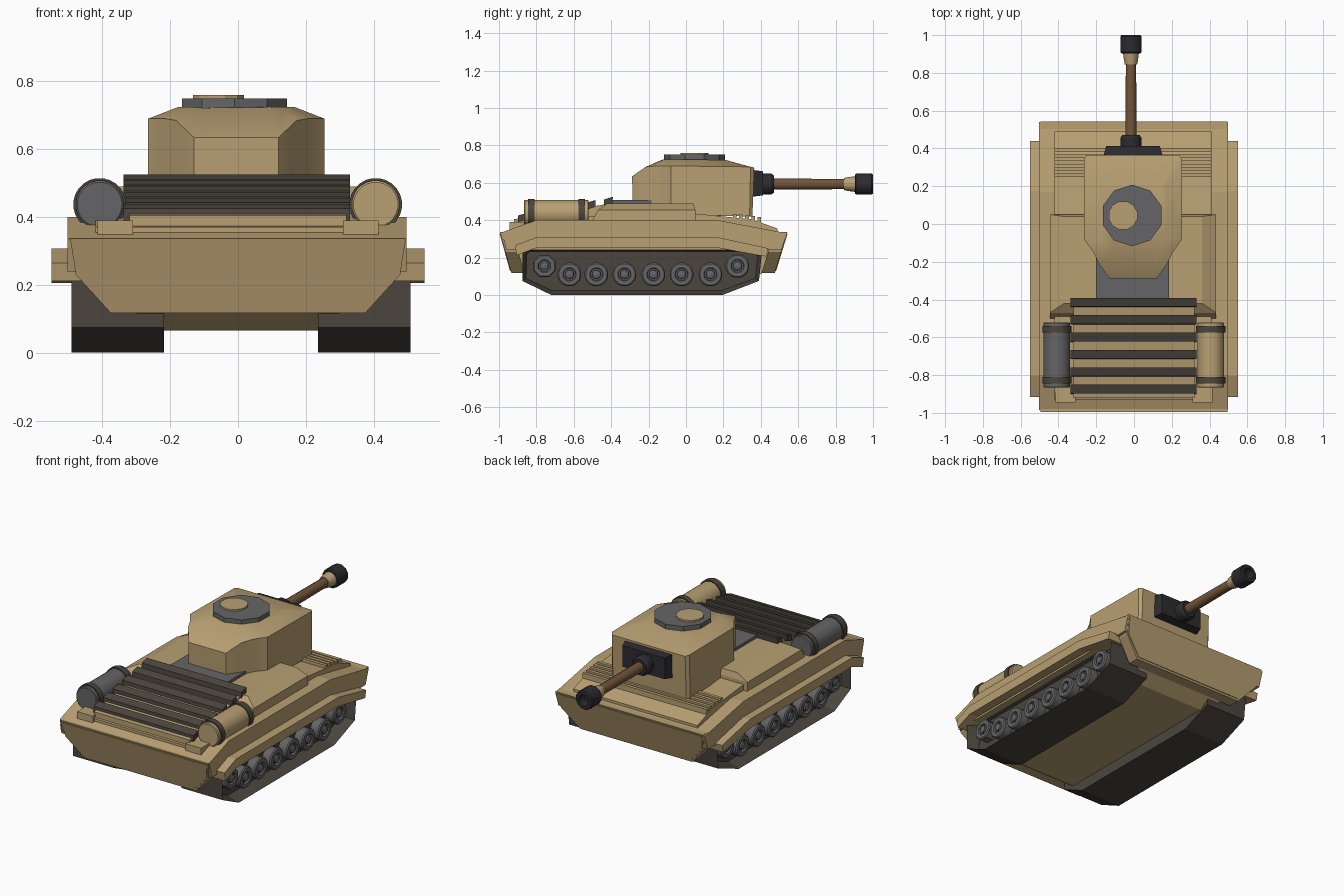
import bpy, bmesh, math
from mathutils import Matrix, Vector


def material(name, rgb):
    m = bpy.data.materials.new(name)
    m.diffuse_color = (*rgb, 1)
    return m


TAN = material("tan", (0.48, 0.35, 0.17))
DARK = material("dark_track", (0.07, 0.06, 0.048))
BROWN = material("brown", (0.17, 0.09, 0.04))
BLACK = material("black", (0.025, 0.025, 0.03))
GREY = material("grey", (0.13, 0.13, 0.135))


def finish(name, bm, mat, smooth=False):
    bmesh.ops.recalc_face_normals(bm, faces=bm.faces)
    me = bpy.data.meshes.new(name)
    bm.to_mesh(me)
    bm.free()
    ob = bpy.data.objects.new(name, me)
    bpy.context.collection.objects.link(ob)
    me.materials.append(mat)
    if smooth:
        bpy.ops.object.select_all(action='DESELECT')
        ob.select_set(True)
        bpy.context.view_layer.objects.active = ob
        bpy.ops.object.shade_smooth_by_angle(angle=math.radians(32))
    return ob


def loft(name, rings, mat, smooth=False):
    # skin a list of equal length rings and cap both ends
    bm = bmesh.new()
    vs = [[bm.verts.new(p) for p in r] for r in rings]
    n = len(rings[0])
    for a, b in zip(vs, vs[1:]):
        for i in range(n):
            bm.faces.new((a[i], a[(i + 1) % n], b[(i + 1) % n], b[i]))
    bm.faces.new(vs[0])
    bm.faces.new(vs[-1])
    return finish(name, bm, mat, smooth)


def prism(name, yz, x0, x1, mat):
    return loft(name, [[(x, y, z) for y, z in yz] for x in (x0, x1)], mat)


def box(name, x, y, z, mat):
    return prism(name, [(y[0], z[0]), (y[1], z[0]), (y[1], z[1]), (y[0], z[1])], x[0], x[1], mat)


def turned(name, prof, origin, axis, n, mat, smooth=True):
    # rings of (distance along axis, radius)
    rot = Vector((0, 0, 1)).rotation_difference(Vector(axis)).to_matrix()
    o = Vector(origin)
    rings = [[o + rot @ Vector((r * math.cos(2 * math.pi * (i + .5) / n),
                                r * math.sin(2 * math.pi * (i + .5) / n), d))
              for i in range(n)] for d, r in prof]
    return loft(name, rings, mat, smooth)


# hull: sloped upper body, raised deck, belly
prism("upper_hull", [(-0.985, 0.335), (-0.80, 0.40), (0.17, 0.40), (0.54, 0.33),
                     (0.51, 0.24), (-0.96, 0.24)], -0.503, 0.497, TAN)
prism("deck_plate", [(-0.93, 0.33), (-0.93, 0.37), (-0.80, 0.41), (0.05, 0.435),
                     (0.35, 0.405), (0.49, 0.355), (0.49, 0.32)], -0.42, 0.41, TAN)
prism("belly", [(-0.93, 0.26), (-0.91, 0.14), (-0.80, 0.065), (0.33, 0.065),
                (0.44, 0.14), (0.46, 0.26)], -0.30, 0.30, TAN)

# eight sided end plates with a raised inner panel
half = [(0.375, 0.117), (0.478, 0.23), (0.495, 0.337)]
outline = half + [(-x, z) for x, z in reversed(half)]
for name, y0, slope, d in (("rear_plate", -0.901, -0.28, 1), ("nose_plate", 0.438, 0.31, -1)):
    rings = [[(x, y0 + slope * z + t * d, z) for x, z in outline] for t in (0, 0.07)]
    loft(name, rings, TAN)
    inner = [(x * 0.98, 0.23 + (z - 0.23) * 0.9) for x, z in outline]
    loft(name + "_panel", [[(x, y0 + slope * z + t * d, z) for x, z in inner]
                           for t in (-0.004, 0.03)], TAN)

# raised centre deck and the grey riser behind the turret
loft("centre_deck", [[(-0.445, -0.50, 0.40), (0.435, -0.50, 0.40), (0.435, 0.05, 0.40), (-0.445, 0.05, 0.40)],
                     [(-0.445, -0.47, 0.455), (0.435, -0.47, 0.455), (0.435, 0.05, 0.455), (-0.445, 0.05, 0.455)],
                     [(-0.37, -0.42, 0.49), (0.36, -0.42, 0.49), (0.36, 0.04, 0.49), (-0.37, 0.04, 0.49)]], TAN)
box("turret_riser", (-0.20, 0.185), (-0.40, 0.0), (0.42, 0.507), GREY)
for i in range(5):
    y = 0.25 + i * 0.033
    box("deck_rib", (-0.42, 0.41), (y, y + 0.02), (0.37, 0.434 - 0.004 * i), TAN)

# sloped engine cover with dark tilted slats
prism("engine_cover", [(-0.92, 0.35), (-0.92, 0.405), (-0.40, 0.49), (-0.40, 0.35)], -0.32, 0.32, TAN)
for i in range(6):
    y, z = -0.875 + i * 0.092, 0.415 + i * 0.0172
    prism("engine_slat", [(y - 0.025, z - 0.028), (y + 0.022, z - 0.012),
                          (y + 0.024, z + 0.024), (y - 0.022, z + 0.010)], -0.337, 0.33, DARK)
for s in (-1, 1):
    box("rear_bracket", sorted((s * 0.31, s * 0.415)), (-0.945, -0.85), (0.34, 0.39), TAN)

# fuel drums with bands
for x, mat in ((-0.408, GREY), (0.406, TAN)):
    turned("fuel_drum", [(0, 0.066), (0.004, 0.071), (0.341, 0.071), (0.345, 0.066)],
           (x, -0.866, 0.437), (0, 1, 0), 24, mat)
    for y in (-0.845, -0.575):
        turned("drum_band", [(0, 0.078), (0.034, 0.078)], (x, y, 0.437), (0, 1, 0), 24, DARK)

# running gear, both sides
track = [(-0.72, 0.0), (0.195, 0.0), (0.39, 0.075), (0.405, 0.22), (0.36, 0.255),
         (-0.85, 0.255), (-0.875, 0.22), (-0.875, 0.075)]
fender = [(-0.915, 0.265), (-0.805, 0.307), (0.175, 0.307), (0.44, 0.25),
          (0.43, 0.205), (0.17, 0.252), (-0.80, 0.252), (-0.905, 0.212)]
wheels = [(-0.757, 0.155), (-0.623, 0.11), (-0.479, 0.11), (-0.329, 0.11),
          (-0.174, 0.11), (-0.024, 0.11), (0.131, 0.11), (0.275, 0.155)]
for s in (-1, 1):
    side = "left" if s < 0 else "right"
    off = 0.009
    # track block with a recess on the outer face
    ob = prism(side + "_track", track, s * 0.227 + off, s * 0.50 + off, DARK)
    bm = bmesh.new()
    bm.from_mesh(ob.data)
    bm.faces.ensure_lookup_table()
    cap = max(bm.faces, key=lambda f: s * f.calc_center_median().x)
    bmesh.ops.inset_region(bm, faces=[cap], thickness=0.024)
    bmesh.ops.translate(bm, verts=cap.verts[:], vec=(-s * 0.075, 0, 0))
    bm.to_mesh(ob.data)
    bm.free()
    prism(side + "_fender", fender, s * 0.44, s * 0.55, TAN)
    for i, (y, z) in enumerate(wheels):
        n = 8 if i == 0 else 16
        turned(side + "_wheel", [(0, 0.062), (0.055, 0.064), (0.062, 0.058), (0.062, 0.036),
                                 (0.048, 0.032), (0.048, 0.024), (0.062, 0.022), (0.066, 0.015)],
               (s * 0.422 + off, y, z), (s, 0, 0), n, GREY)

# turret: right half rings of (x, y, z), mirrored
lower = [(0.125, -0.285, 0.43), (0.175, -0.215, 0.43), (0.205, -0.145, 0.43), (0.26, -0.08, 0.43),
         (0.26, 0.34, 0.42), (0.245, 0.355, 0.42)]
middle = [(0.125, -0.288, 0.635), (0.178, -0.215, 0.685), (0.21, -0.15, 0.69), (0.26, -0.08, 0.69),
          (0.26, 0.345, 0.685), (0.245, 0.365, 0.68)]
roof = [(0.10, -0.13, 0.722), (0.13, -0.12, 0.724), (0.15, -0.10, 0.725), (0.17, -0.07, 0.725),
        (0.17, 0.20, 0.722), (0.16, 0.21, 0.722)]
cx = -0.005
loft("turret", [[(x + cx, y, z) for x, y, z in r] + [(cx - x, y, z) for x, y, z in reversed(r)]
                for r in (lower, middle, roof)], TAN, True)

# roof ring and hatch
turned("turret_ring", [(0.70, 0.163), (0.75, 0.163)], (-0.01, 0.045, 0), (0, 0, 1), 10, GREY, False)
turned("hatch", [(0.74, 0.078), (0.76, 0.078)], (-0.058, 0.045, 0), (0, 0, 1), 12, TAN, False)

# mantlet and gun
loft("mantlet", [[(cx + w * sx, y, 0.597 + h * sz) for sx, sz in ((-1, -1), (1, -1), (1, 1), (-1, 1))]
                 for y, w, h in ((0.34, 0.155, 0.07), (0.368, 0.155, 0.07), (0.413, 0.142, 0.064))], BLACK)
g = (-0.016, 0, 0.593)
turned("gun_collar", [(0.40, 0.058), (0.455, 0.058), (0.47, 0.048)], g, (0, 1, 0), 12, BLACK)
turned("gun_barrel", [(0.44, 0.031), (0.88, 0.028)], g, (0, 1, 0), 12, BROWN)
turned("muzzle_collar", [(0.845, 0.034), (0.865, 0.038), (0.91, 0.044)], g, (0, 1, 0), 12, TAN)
turned("muzzle_brake", [(0.903, 0.052), (0.91, 0.058), (0.993, 0.058), (1.0, 0.053),
                        (1.0, 0.034), (0.95, 0.032)], g, (0, 1, 0), 12, BLACK)
